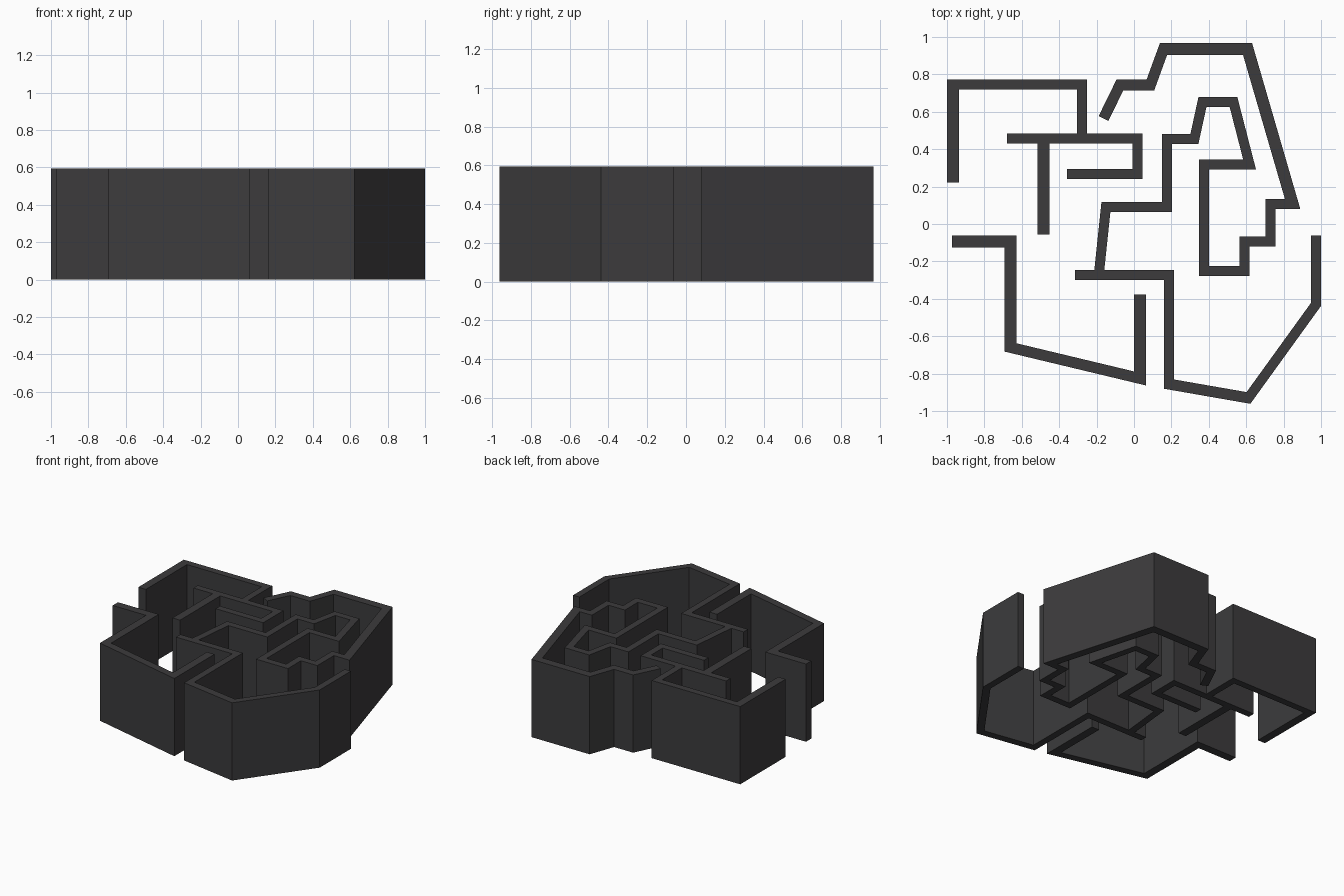
import bpy
import bmesh
from mathutils import Vector, Matrix

cube = bpy.data.objects.get("Cube")
if cube:
    bpy.data.objects.remove(cube, do_unlink=True)

HEIGHT = 0.595
THIN = 0.053
MID = 0.058
THICK = 0.064

# One dark grey for every wall
grey = bpy.data.materials.new("dark_grey")
grey.use_nodes = True
colour = (0.045, 0.044, 0.046, 1)
grey.diffuse_color = colour
grey.node_tree.nodes["Principled BSDF"].inputs["Base Color"].default_value = colour


def outline(points, widths, side):
    """Mitred offset of a path to one side; each segment has its own width."""
    normals = []
    for a, b in zip(points, points[1:]):
        d = (b - a).normalized()
        normals.append(Vector((-d.y, d.x)) * side)
    halves = [w / 2 for w in widths]
    result = [points[0] + normals[0] * halves[0]]
    for i in range(1, len(points) - 1):
        corner = Matrix((normals[i - 1], normals[i]))
        result.append(points[i] + corner.inverted() @ Vector((halves[i - 1], halves[i])))
    result.append(points[-1] + normals[-1] * halves[-1])
    return result


def wall(name, path, width=THIN, special=None):
    """Extruded maze wall following a centre line."""
    points = [Vector(p) for p in path]
    widths = [(special or {}).get(i, width) for i in range(len(points) - 1)]
    left = outline(points, widths, 1)
    right = outline(points, widths, -1)
    bm = bmesh.new()
    rows = []
    for a, b in zip(left, right):
        rows.append([bm.verts.new((p.x, p.y, z)) for p, z in
                     ((a, 0), (b, 0), (b, HEIGHT), (a, HEIGHT))])
    for r, s in zip(rows, rows[1:]):
        for k in range(4):
            n = (k + 1) % 4
            bm.faces.new((r[k], r[n], s[n], s[k]))
    bm.faces.new(rows[0])
    bm.faces.new(rows[-1])
    bmesh.ops.recalc_face_normals(bm, faces=bm.faces)
    mesh = bpy.data.meshes.new(name)
    bm.to_mesh(mesh)
    bm.free()
    mesh.materials.append(grey)
    obj = bpy.data.objects.new(name, mesh)
    bpy.context.collection.objects.link(obj)


# Back left corner
wall("back_right_wall",
     [(-.968, .222), (-.968, .746), (-.277, .746), (-.277, .48)],
     special={0: THICK})
wall("hook_wall", [(-.679, .457), (.019, .457), (.019, .267), (-.358, .267)])
wall("stem_wall", [(-.484, .44), (-.484, -.056)], THICK)

# Front walls
wall("front_right_wall",
     [(-.973, -.094), (-.66, -.094), (-.66, -.66), (.033, -.826), (.033, -.377)],
     THICK, {2: MID})
wall("front_left_wall",
     [(-.316, -.273), (.187, -.273), (.187, -.856), (.612, -.93),
      (.973, -.43), (.973, -.061)], special={2: MID})

# Long winding wall through the middle, round the inner pocket and the back
wall("winding_wall",
     [(-.187, -.26), (-.15, .091), (.177, .091), (.177, .455), (.323, .455),
      (.366, .652), (.532, .652), (.618, .318), (.374, .318), (.374, -.251),
      (.591, -.251), (.591, -.094), (.73, -.094), (.73, .107), (.848, .107),
      (.607, .936), (.158, .936), (.088, .744), (-.075, .744), (-.163, .564)],
     special={14: THICK, 15: THICK, 16: MID, 17: MID, 18: MID})
